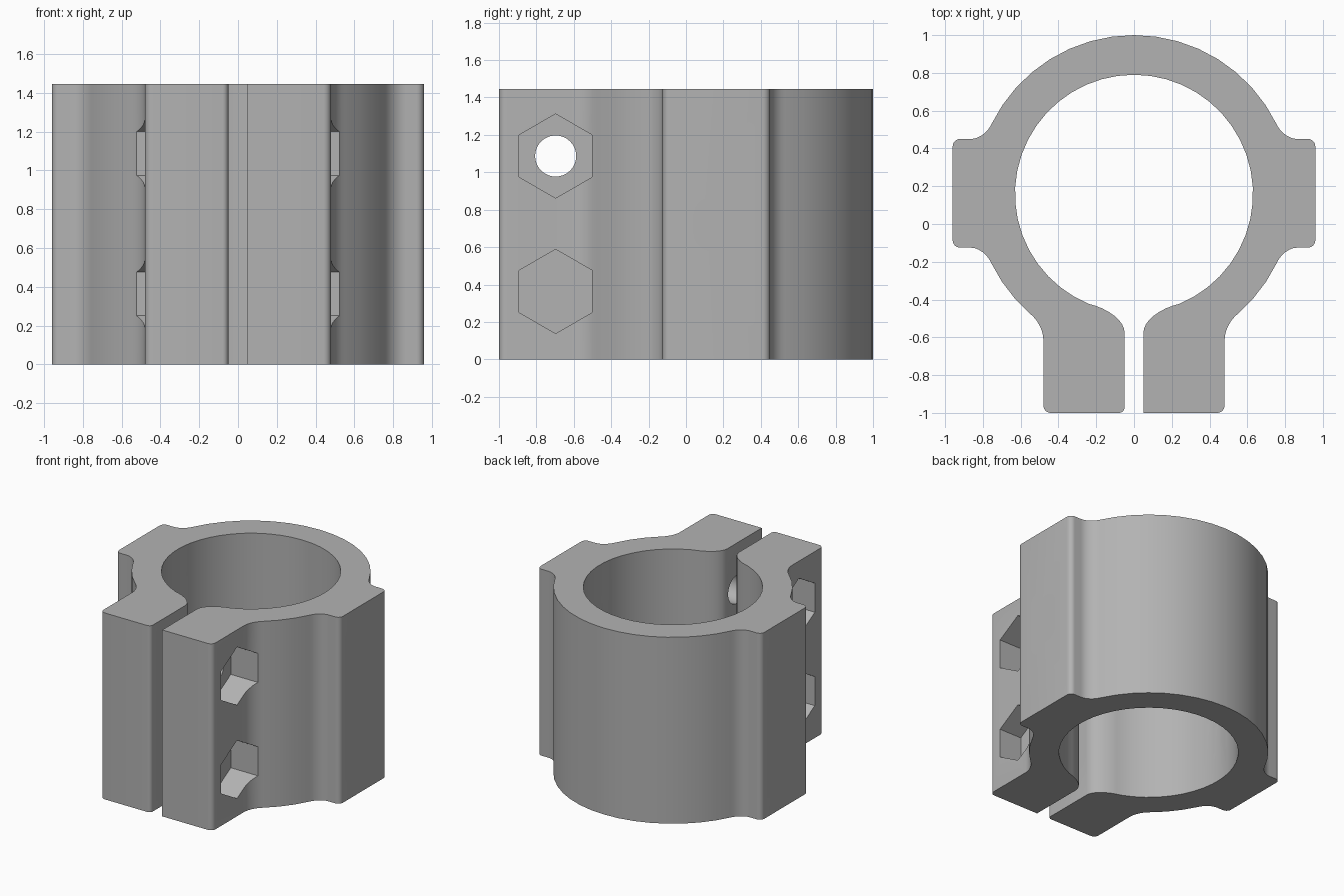
import bpy, bmesh, math
from mathutils import Vector, Matrix

if "Cube" in bpy.data.objects:
    bpy.data.objects.remove(bpy.data.objects["Cube"])

H = 1.445              # height of the clamp
CY, RO, RI = 0.16, 0.84, 0.63   # ring centre and radii

grey = bpy.data.materials.new("grey")
grey.diffuse_color = (0.45, 0.45, 0.45, 1)
grey.use_nodes = True
grey.node_tree.nodes["Principled BSDF"].inputs["Base Color"].default_value = grey.diffuse_color


def arc(r, a0, a1, n):
    """Points on a circle round the ring centre, angles in degrees."""
    return [Vector((r * math.cos(math.radians(a0 + (a1 - a0) * i / n)),
                    CY + r * math.sin(math.radians(a0 + (a1 - a0) * i / n))))
            for i in range(n + 1)]


def curve(a, b, c, n=6):
    """Rounded corner from a to c, pulled towards the sharp corner b."""
    a, b, c = Vector(a), Vector(b), Vector(c)
    w = 0.75
    pts = []
    for i in range(n + 1):
        t = i / n
        k = ((1 - t) ** 2, 2 * w * t * (1 - t), t * t)
        pts.append((a * k[0] + b * k[1] + c * k[2]) / sum(k))
    return pts


def angle(p):
    return math.degrees(math.atan2(p[1] - CY, p[0]))


def half_profile(tip_round):
    """Right half of the clamp outline, from back inside to back outside."""
    r = 0.04
    a_in = angle((0.24, -0.422))
    p = arc(RI, 90, a_in, 20)
    p += curve(p[-1], (0.05, -0.468), (0.05, -0.575), 8)          # gap mouth
    if tip_round:
        p += curve((0.05, -1 + tip_round), (0.05, -1), (0.05 + tip_round, -1))
    else:
        p.append(Vector((0.05, -1)))
    p += curve((0.48 - r, -1), (0.48, -1), (0.48, -1 + r))        # lug corner
    lug = arc(RO, angle((0.55, -0.475)), angle((0.755, -0.208)), 3)
    p += curve((0.48, -0.61), (0.48, -0.53), lug[0])              # lug fillet
    p += lug
    p += curve(lug[-1], (0.79, -0.125), (0.865, -0.125))          # pad fillet
    p += curve((0.96 - r, -0.125), (0.96, -0.125), (0.96, -0.125 + r))
    p += curve((0.96, 0.45 - r), (0.96, 0.45), (0.96 - r, 0.45))
    back = arc(RO, angle((0.755, 0.528)), 90, 8)
    p += curve((0.865, 0.45), (0.79, 0.45), back[0])
    p += back
    return p


def finish(bm, name):
    bmesh.ops.recalc_face_normals(bm, faces=bm.faces)
    me = bpy.data.meshes.new(name)
    bm.to_mesh(me)
    bm.free()
    me.materials.append(grey)
    ob = bpy.data.objects.new(name, me)
    bpy.context.collection.objects.link(ob)
    return ob


def rod(name, sides, radius, x0, x1, y, z):
    """Prism along x with a vertex pointing up, used as a cutter."""
    bm = bmesh.new()
    bmesh.ops.create_cone(bm, cap_ends=True, segments=sides, radius1=radius,
                          radius2=radius, depth=abs(x1 - x0))
    spin = Matrix.Rotation(math.pi / 2, 4, 'Y')
    bm.transform(spin)
    # a corner of the prism must point straight up
    v = max(bm.verts, key=lambda q: q.co.z).co
    bm.transform(Matrix.Rotation(math.atan2(v.y, v.z), 4, 'X'))
    bm.transform(Matrix.Translation(((x0 + x1) / 2, y, z)))
    ob = finish(bm, name)
    ob.hide_render = True
    return ob


# Clamp body: split ring with two lugs and two side pads
right = half_profile(0)
left = [Vector((-p.x, p.y)) for p in reversed(half_profile(0.03))]
outline = []
for p in right + left:
    if not outline or (p - outline[-1]).length > 1e-4:
        outline.append(p)
if (outline[0] - outline[-1]).length < 1e-4:
    outline.pop()
bm = bmesh.new()
face = bm.faces.new([bm.verts.new((p.x, p.y, 0)) for p in outline])
ext = bmesh.ops.extrude_face_region(bm, geom=[face], use_keep_orig=True)
top = [g for g in ext["geom"] if isinstance(g, bmesh.types.BMVert)]
bmesh.ops.translate(bm, verts=top, vec=(0, 0, H))
body = finish(bm, "clamp_body")

# Cutters: pad hole, bolt holes and hexagonal nut pockets
cutters = [rod("pad_hole_cutter", 32, 0.11, -1.2, 1.2, 0.157, H / 2)]
for z in (0.363, 1.087):
    cutters.append(rod("bolt_hole_cutter", 32, 0.11, -1.2, 1.2, -0.697, z))
    for s in (-1, 1):
        cutters.append(rod("nut_pocket_cutter", 6, 0.225, s * 0.29, s * 0.7, -0.697, z))

bpy.context.view_layer.objects.active = body
body.select_set(True)
for c in cutters:
    m = body.modifiers.new("cut", 'BOOLEAN')
    m.operation = 'DIFFERENCE'
    m.solver = 'EXACT'
    m.object = c
    bpy.ops.object.modifier_apply(modifier=m.name)
for c in cutters:
    bpy.data.objects.remove(c)

bpy.ops.object.select_all(action='DESELECT')
body.select_set(True)
bpy.ops.object.shade_smooth_by_angle(angle=math.radians(30))
